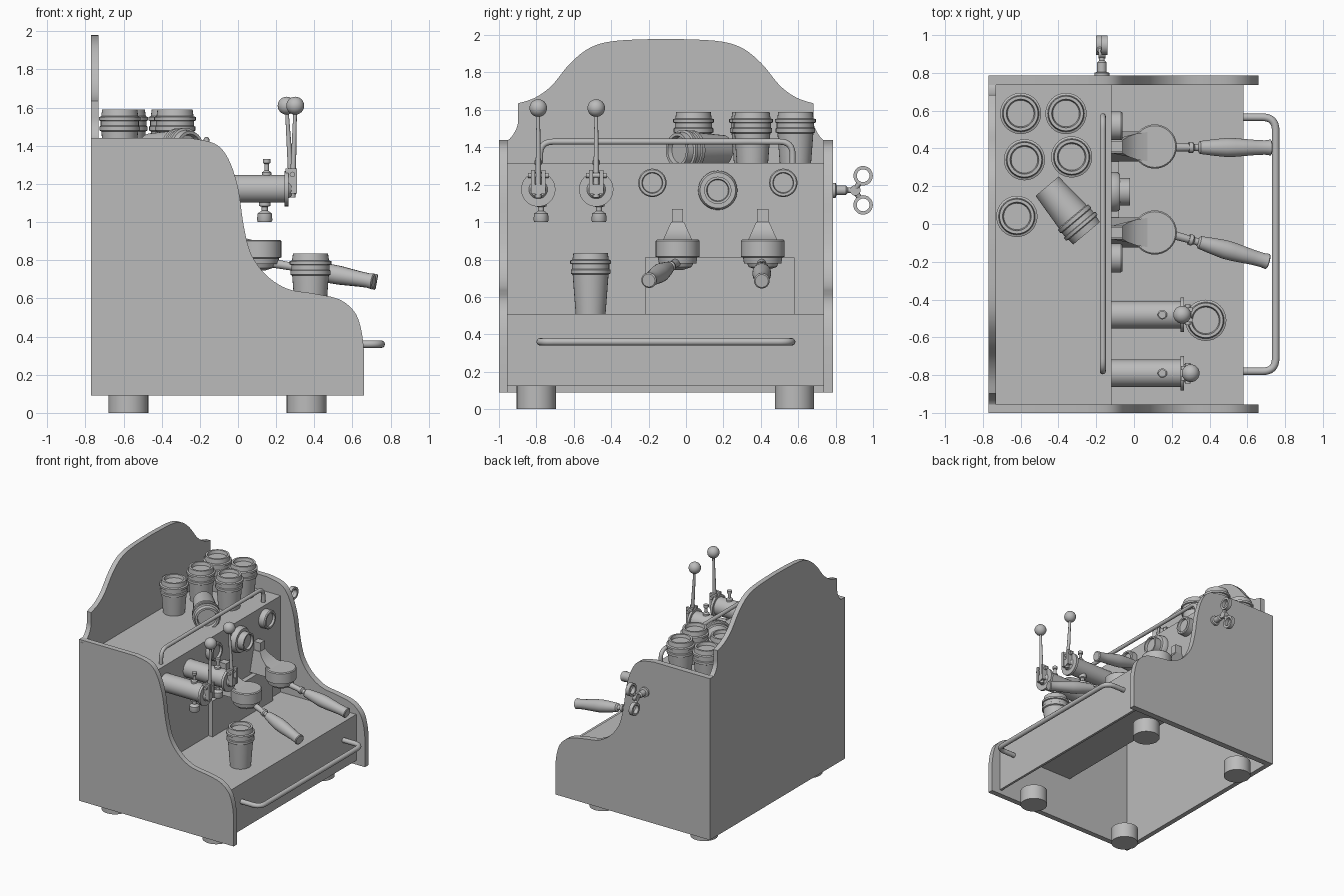
import bpy, bmesh, math
from mathutils import Vector

if bpy.data.objects.get("Cube"):
    bpy.data.objects.remove(bpy.data.objects["Cube"])

grey = bpy.data.materials.new("plain grey")
grey.use_nodes = True
grey.diffuse_color = (0.5, 0.5, 0.5, 1)
grey.node_tree.nodes["Principled BSDF"].inputs["Base Color"].default_value = (0.5, 0.5, 0.5, 1)
parts = []


def finish(name, bm):
    bmesh.ops.recalc_face_normals(bm, faces=bm.faces)
    mesh = bpy.data.meshes.new(name)
    bm.to_mesh(mesh)
    bm.free()
    mesh.materials.append(grey)
    ob = bpy.data.objects.new(name, mesh)
    bpy.context.collection.objects.link(ob)
    parts.append(ob)
    return ob


def smooth(pts, n=5):
    """Catmull-Rom curve through the points."""
    p = [Vector(q) for q in [pts[0]] + pts + [pts[-1]]]
    out = []
    for a, b, c, d in zip(p, p[1:], p[2:], p[3:]):
        for i in range(n):
            t = i / n
            out.append(0.5 * (2 * b + (c - a) * t + (2 * a - 5 * b + 4 * c - d) * t * t
                              + (3 * b - a - 3 * c + d) * t ** 3))
    return out + [p[-1]]


def prism(name, pts, plane, lo, hi):
    """Extrude an outline drawn in the xz or yz plane."""
    bm = bmesh.new()
    place = (lambda p, w: (p[0], w, p[1])) if plane == "xz" else (lambda p, w: (w, p[0], p[1]))
    rings = [[bm.verts.new(place(p, w)) for p in pts] for w in (lo, hi)]
    for r in rings:
        bm.faces.new(r)
    for i in range(len(pts)):
        bm.faces.new((rings[0][i - 1], rings[0][i], rings[1][i], rings[1][i - 1]))
    return finish(name, bm)


def box(name, x0, x1, y0, y1, z0, z1):
    return prism(name, [(x0, z0), (x1, z0), (x1, z1), (x0, z1)], "xz", y0, y1)


def lathe(name, profile, origin, axis, seg=32):
    """Revolve (radius, height) pairs about an axis."""
    bm = bmesh.new()
    turn = Vector((0, 0, 1)).rotation_difference(Vector(axis))
    rings = []
    for r, h in profile:
        ring = []
        for i in range(seg):
            a = math.tau * i / seg
            ring.append(bm.verts.new(turn @ Vector((r * math.cos(a), r * math.sin(a), h)) + Vector(origin)))
        rings.append(ring)
    for p, q in zip(rings, rings[1:]):
        for i in range(seg):
            bm.faces.new((p[i - 1], p[i], q[i], q[i - 1]))
    bm.faces.new(rings[0])
    bm.faces.new(rings[-1])
    return finish(name, bm)


def rod(name, a, b, r0, r1=None, seg=20):
    d = Vector(b) - Vector(a)
    return lathe(name, [(r0, 0), (r1 or r0, d.length)], a, d, seg)


def ball(name, centre, r):
    prof = [(r * math.sin(math.pi * (i + 0.1) / 16.2), -r * math.cos(math.pi * (i + 0.1) / 16.2))
            for i in range(17)]
    return lathe(name, prof, centre, (0, 0, 1), 24)


def tube(name, pts, r, corner):
    """Round bar through points with rounded corners."""
    p = [Vector(q) for q in pts]
    path = [p[0]]
    for a, b, c in zip(p, p[1:], p[2:]):
        s, e = b + (a - b).normalized() * corner, b + (c - b).normalized() * corner
        for i in range(9):
            t = i / 8
            path.append(s * (1 - t) ** 2 + b * 2 * t * (1 - t) + e * t * t)
    path.append(p[-1])
    cu = bpy.data.curves.new(name, "CURVE")
    cu.dimensions = "3D"
    cu.bevel_depth, cu.bevel_resolution, cu.use_fill_caps = r, 4, True
    sp = cu.splines.new("POLY")
    sp.points.add(len(path) - 1)
    for q, v in zip(sp.points, path):
        q.co = (*v, 1)
    ob = bpy.data.objects.new(name, cu)
    bpy.context.collection.objects.link(ob)
    cu.materials.append(grey)
    bpy.ops.object.select_all(action="DESELECT")
    ob.select_set(True)
    bpy.context.view_layer.objects.active = ob
    bpy.ops.object.convert(target="MESH")
    parts.append(bpy.context.view_layer.objects.active)


# Side panels and back board
slope = smooth([(-0.25, 1.44), (-0.12, 1.41), (-0.05, 1.33), (0, 1.18), (0.03, 0.98), (0.07, 0.83), (0.15, 0.72),
                (0.26, 0.65), (0.4, 0.625), (0.53, 0.595), (0.61, 0.53), (0.645, 0.44), (0.66, 0.33)])
side = [(-0.77, 0.09), (-0.77, 1.44)] + slope + [(0.66, 0.09)]
prism("right_side_panel", side, "xz", -1, -0.955)
prism("left_side_panel", side, "xz", 0.735, 0.785)
MID = -0.108
half = smooth([(0.893, 1.42), (0.835, 1.445), (0.795, 1.51), (0.79, 1.57)])
half += smooth([(0.79, 1.635), (0.7, 1.665), (0.61, 1.73), (0.51, 1.85), (0.4, 1.935), (0.26, 1.97), (0, 1.98)])
outline = [(MID + u, z) for u, z in half] + [(MID - u, z) for u, z in half[-2::-1]]
prism("back_board", [(-1, 0.09)] + [(0.785, 0.09)] + outline, "yz", -0.77, -0.73)

# Hollow body
box("top_deck", -0.73, -0.12, -0.955, 0.735, 1.295, 1.315)
box("front_panel", -0.14, -0.12, -0.955, 0.735, 0.5, 1.315)
box("tray", -0.14, 0.58, -0.955, 0.735, 0.49, 0.51)
box("drawer_front", 0.56, 0.58, -0.955, 0.735, 0.125, 0.5)
box("splash_plate", -0.12, -0.08, -0.22, 0.58, 0.51, 0.81)
for x in (-0.575, 0.36):
    for y in (-0.8, 0.58):
        rod("foot", (x, y, 0), (x, y, 0.125), 0.105, seg=32)

# Rails
tube("drawer_handle", [(0.57, -0.78, 0.36), (0.75, -0.78, 0.36), (0.75, 0.565, 0.36), (0.57, 0.565, 0.36)], 0.02, 0.07)
tube("deck_rail", [(-0.165, -0.78, 1.31), (-0.165, -0.78, 1.43), (-0.165, 0.57, 1.43), (-0.165, 0.57, 1.31)], 0.016, 0.07)

# Cups with lids
cup = [(0.08, 0), (0.096, 0.21), (0.106, 0.215), (0.106, 0.235), (0.1, 0.24), (0.1, 0.265), (0.109, 0.268),
       (0.109, 0.285), (0.097, 0.29), (0.092, 0.325), (0.076, 0.325), (0.07, 0.3)]
for x, y in [(-0.6, 0.585), (-0.36, 0.585), (-0.58, 0.34), (-0.33, 0.355), (-0.62, 0.04)]:
    lathe("deck_cup", cup, (x, y, 1.265), (0, 0, 1))
lathe("tray_cup", cup, (0.38, -0.51, 0.51), (0, 0, 1))
lathe("lying_cup", cup, (-0.46, 0.2, 1.385), (0.21, -0.25, 0))

# Gauges and centre knob
for y in (-0.18, 0.52):
    lathe("gauge", [(0.076, 0), (0.076, 0.05), (0.07, 0.058), (0.056, 0.058), (0.052, 0.04)], (-0.12, y, 1.21), (1, 0, 0))
lathe("centre_knob", [(0.105, 0), (0.105, 0.03), (0.095, 0.045), (0.073, 0.045), (0.073, 0.1), (0.06, 0.1), (0.056, 0.08)],
      (-0.12, 0.17, 1.17), (1, 0, 0))

# Lever valves
for y, bx in ((-0.48, 0.255), (-0.79, 0.3)):
    z = 1.175
    lathe("valve_body", [(0.073, 0), (0.073, 0.365), (0.092, 0.365), (0.092, 0.385), (0.05, 0.385), (0.04, 0.4)],
          (-0.12, y, z), (1, 0, 0))
    rod("valve_hub", (0.25, y, z), (0.305, y, z), 0.03)
    for s in (-1, 1):
        box("lever_fork", 0.25, 0.31, y + s * 0.028 - 0.01, y + s * 0.028 + 0.01, 1.15, 1.28)
    rod("lever_pin", (0.285, y - 0.055, 1.25), (0.285, y + 0.055, 1.25), 0.014)
    rod("lever_rod", (0.285, y, 1.13), (bx, y, 1.6), 0.017, 0.009)
    ball("lever_ball", (bx, y, 1.61), 0.047)
    lathe("nozzle", [(0.036, 0), (0.04, 0.01), (0.038, 0.045), (0.016, 0.06), (0.016, 0.08), (0.03, 0.085), (0.03, 0.13)],
          (0.14, y + 0.015, 1.0), (0, 0, 1))
    lathe("valve_pin", [(0.025, 0), (0.025, 0.03), (0.012, 0.04), (0.012, 0.075), (0.02, 0.08), (0.02, 0.1)],
          (0.15, y, 1.23), (0, 0, 1), 20)

# Brew heads with their handled filters
arm = [(-0.12, 0.83), (-0.12, 1.0), (-0.06, 1.0), (-0.03, 0.96), (0.02, 0.92), (0.1, 0.9), (0.1, 0.83)]
for y, drift in ((0.41, 0.0), (-0.045, -0.155)):
    box("head_post", -0.12, -0.06, y - 0.03, y + 0.03, 0.99, 1.07)
    neck = prism("head_neck", arm, "xz", y - 1, y + 1)
    for v in neck.data.vertices:
        width = 0.035 + 0.045 * min(1, max(0, (1.0 - v.co.z) / 0.1))
        v.co.y = y + width * (v.co.y - y)
    lathe("brew_head", [(0.1, -0.03), (0.105, 0), (0.117, 0.005), (0.117, 0.09), (0.11, 0.097)], (0.11, y, 0.81), (0, 0, 1), 40)
    lathe("filter_basket", [(0.03, 0), (0.075, 0.015), (0.09, 0.05)], (0.11, y, 0.745), (0, 0, 1))
    start = Vector((0.18, y - 0.005, 0.785))
    line = Vector((0.55, drift, -0.1))
    rod("filter_neck", start, start + line * 0.3, 0.024, 0.018)
    lathe("filter_handle", [(0.028, 0), (0.03, 0.02), (0.018, 0.03), (0.02, 0.05), (0.034, 0.06), (0.043, 0.13), (0.05, 0.2),
                            (0.049, 0.25), (0.04, 0.36), (0.038, 0.41), (0.042, 0.44), (0.035, 0.445)],
          start + line * 0.2, line)

# Side wing key
kx, kz = -0.17, 1.17
lathe("key_stem", [(0.04, 0), (0.04, 0.015), (0.025, 0.02), (0.025, 0.07), (0.015, 0.08), (0.015, 0.11)],
      (kx, 0.785, kz), (0, 1, 0), 20)
rod("key_hub", (kx - 0.018, 0.905, kz), (kx + 0.018, 0.905, kz), 0.028)
for s in (-1, 1):
    x, z = kx + s * 0.015, kz + s * 0.078
    rod("key_web", (kx, 0.9, kz), (x, 0.93, z - s * 0.035), 0.015)
    ring = [(0.034, -0.016), (0.052, -0.016), (0.052, 0.016), (0.034, 0.016), (0.034, -0.016)]
    ob = lathe("key_loop", ring, (x, 0.947, z), (1, 0, 0), 28)
    bm = bmesh.new()
    bm.from_mesh(ob.data)
    bmesh.ops.delete(bm, geom=[f for f in bm.faces if len(f.verts) > 4], context="FACES_ONLY")
    bmesh.ops.remove_doubles(bm, verts=bm.verts, dist=0.0001)
    bmesh.ops.recalc_face_normals(bm, faces=bm.faces)
    bm.to_mesh(ob.data)
    bm.free()

# Smooth shading with sharp edges kept
bpy.ops.object.select_all(action="DESELECT")
for ob in parts:
    ob.select_set(True)
bpy.context.view_layer.objects.active = parts[0]
bpy.ops.object.shade_smooth_by_angle(angle=math.radians(35))
